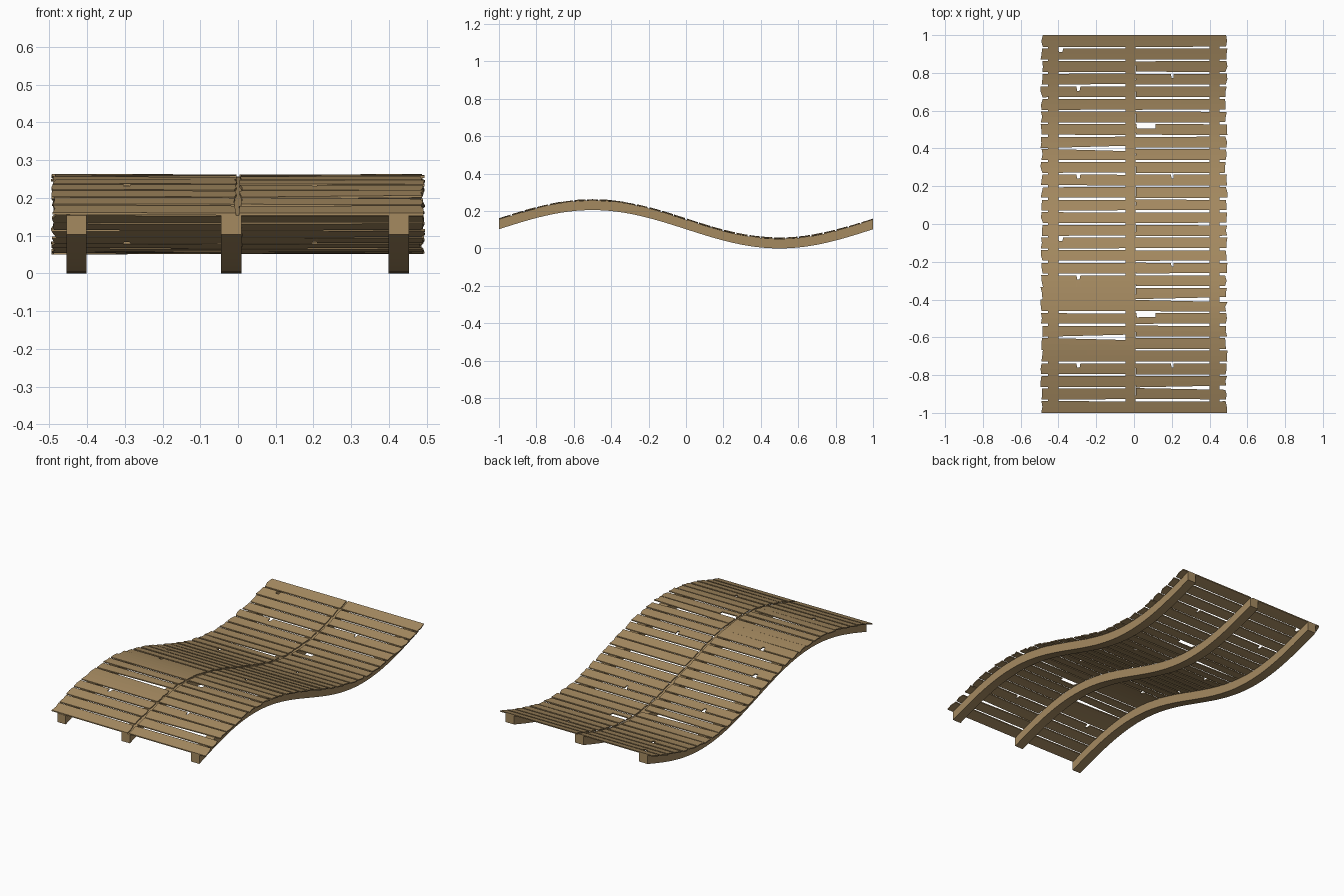
import bpy, bmesh, math, random

if "Cube" in bpy.data.objects:
    bpy.data.objects.remove(bpy.data.objects["Cube"], do_unlink=True)

random.seed(4)
AMP, BEAM_H, PLANK_H = 0.1025, 0.051, 0.006
ROWS = 30
PITCH = 2 / ROWS

wood = bpy.data.materials.new("weathered_wood")
wood.use_nodes = True
COLOR = (0.376, 0.254, 0.118, 1)
wood.diffuse_color = COLOR
wood.node_tree.nodes["Principled BSDF"].inputs["Base Color"].default_value = COLOR


def wave(y):
    """Height of the underside of the walkway."""
    return AMP * (1 - math.sin(math.pi * y))


def solid(name, xs_of_row, ys_of_col, low, high, tilt=0.0):
    """Closed slab from a grid of plan points that follows the wave."""
    bm = bmesh.new()
    rows, cols = len(ys_of_col[0]), len(ys_of_col)
    grids = []
    for lift in (low, high):
        grids.append([[bm.verts.new((xs_of_row[r][c], ys_of_col[c][r],
                                     wave(ys_of_col[c][r]) + lift + tilt * c / cols))
                       for c in range(cols)] for r in range(rows)])
    for g in grids:
        for r in range(rows - 1):
            for c in range(cols - 1):
                bm.faces.new((g[r][c], g[r][c + 1], g[r + 1][c + 1], g[r + 1][c]))
    # side walls around the border
    rim = ([(0, c) for c in range(cols)] + [(r, cols - 1) for r in range(1, rows)]
           + [(rows - 1, c) for c in range(cols - 2, -1, -1)]
           + [(r, 0) for r in range(rows - 2, 0, -1)])
    b, t = grids
    for (r, c), (s, d) in zip(rim, rim[1:] + rim[:1]):
        bm.faces.new((b[r][c], b[s][d], t[s][d], t[r][c]))
    bmesh.ops.recalc_face_normals(bm, faces=bm.faces)
    mesh = bpy.data.meshes.new(name)
    bm.to_mesh(mesh)
    bm.free()
    mesh.materials.append(wood)
    obj = bpy.data.objects.new(name, mesh)
    bpy.context.collection.objects.link(obj)
    return obj


# Three curved support beams
STEPS = 48
beam_ys = [-1 + 2 * i / STEPS for i in range(STEPS + 1)]
for name, x0, x1 in (("right_beam", -0.455, -0.401), ("middle_beam", -0.045, 0.009),
                     ("left_beam", 0.399, 0.453)):
    beam = solid(name, [[x0, x1]] * (STEPS + 1), [beam_ys, beam_ys], 0, BEAM_H)
    bpy.ops.object.select_all(action="DESELECT")
    beam.select_set(True)
    bpy.context.view_layer.objects.active = beam
    bpy.ops.object.shade_smooth_by_angle(angle=math.radians(35))

# Gap widths (inner end, outer end) that differ from the usual, keyed by side and row
gaps = {(-1, 8): (0.03, 0.004), (-1, 23): (0.03, 0.006), (-1, 19): (0, 0),
        (-1, 20): (0, 0), (-1, 24): (0, 0), (1, 20): (0.004, 0.026),
        (1, 27): (0.004, 0.022)}
# Chips in the back edge of a plank: (start, end, depth) along the distance from the middle
chips = {}
for row in (4, 11, 19, 26):
    chips[-1, row] = (0.284, 0.304, 0.022)
for row in (3, 11, 18, 26):
    chips[1, row] = (0.195, 0.21, 0.02)
for row in (1, 16):
    chips[-1, row] = (0.375, 0.4, 0.018)
for row in (7, 22):
    chips[1, row] = (0.012, 0.115, 0.022)

for side in (-1, 1):
    for row in range(ROWS):
        for_gap = gaps.get((side, row))
        if for_gap is None:
            gaps[side, row] = (random.uniform(0.007, 0.014), random.uniform(0.007, 0.014))

# Planks on both halves
for side, label in ((-1, "right"), (1, "left")):
    for row in range(ROWS):
        back, front = 1 - row * PITCH, 1 - (row + 1) * PITCH
        g_back = gaps[side, row - 1] if row else (0, 0)
        g_front = gaps[side, row] if row < ROWS - 1 else (0, 0)
        inner, outer = 0.007, 0.485
        chip = chips.get((side, row))
        stations = [inner, 0.25, outer]
        if chip:
            a, b, _ = chip
            stations = [inner, a, a + 0.004, b - 0.002, b, outer]
        ys = []
        for s in stations:
            f = (s - inner) / (outer - inner)
            hi = back - (g_back[0] * (1 - f) + g_back[1] * f) / 2
            lo = front + (g_front[0] * (1 - f) + g_front[1] * f) / 2
            if chip and chip[0] < s < chip[1]:
                hi -= chip[2]
            ys.append([lo, (lo + hi) / 2, hi])
        # rough outer ends
        xs = []
        for r in range(3):
            end = outer + random.uniform(-0.003, 0.01)
            start = inner + random.uniform(-0.004, 0.004)
            xs.append([side * x for x in [start] + stations[1:-1] + [end]])
        solid(f"{label}_plank_{row + 1}", xs, ys, BEAM_H, BEAM_H + PLANK_H,
              random.uniform(-0.002, 0.003))
